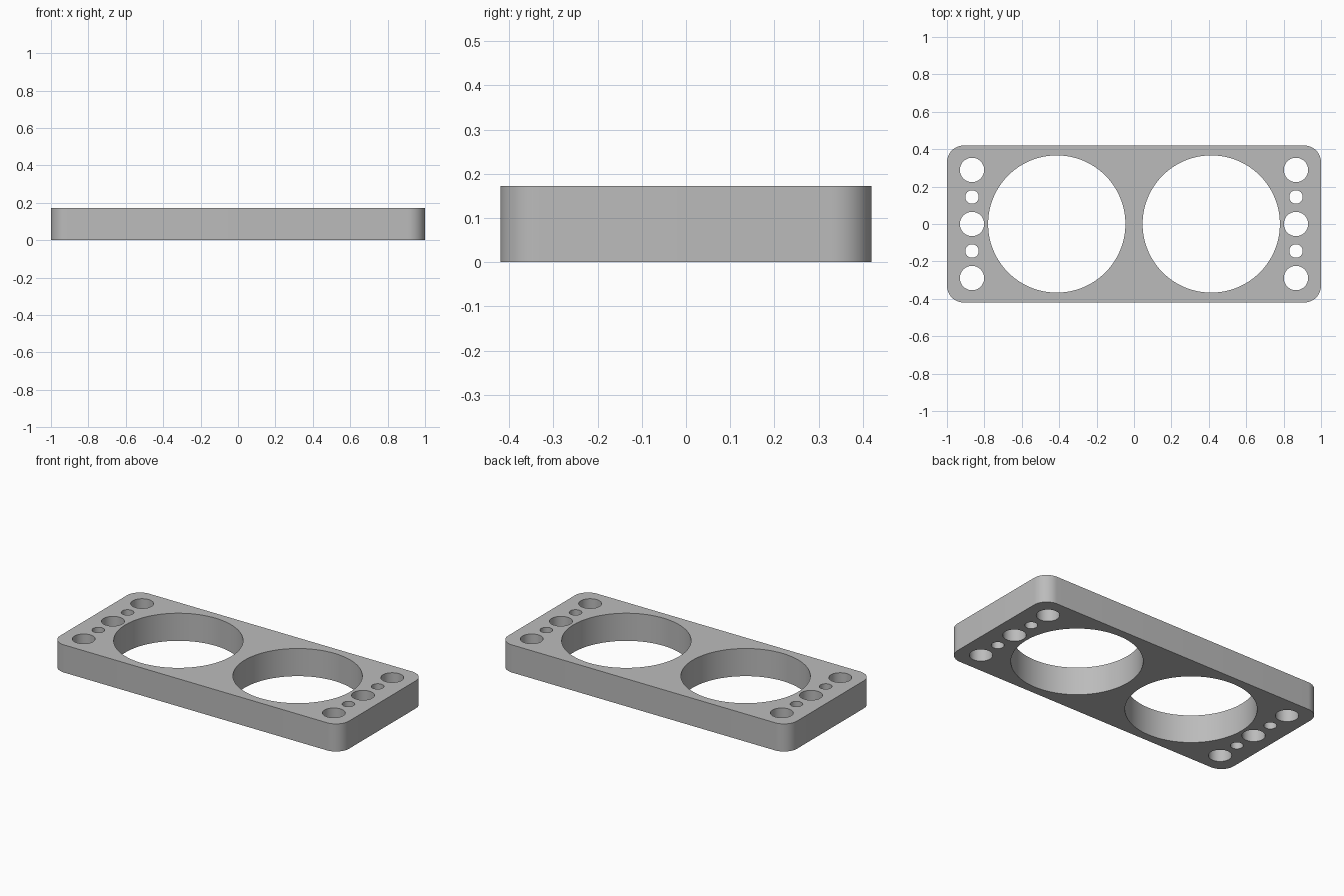
import bpy
import bmesh
from math import cos, sin, pi, radians
from mathutils import Matrix

if "Cube" in bpy.data.objects:
    bpy.data.objects.remove(bpy.data.objects["Cube"], do_unlink=True)

HALF_X, HALF_Y, HEIGHT, CORNER = 1.0, 0.42, 0.173, 0.09


def new_object(name, bm):
    bmesh.ops.recalc_face_normals(bm, faces=bm.faces)
    mesh = bpy.data.meshes.new(name)
    bm.to_mesh(mesh)
    bm.free()
    obj = bpy.data.objects.new(name, mesh)
    bpy.context.collection.objects.link(obj)
    return obj


# Plain grey material
grey = bpy.data.materials.new("mid_grey")
grey.use_nodes = True
colour = (0.5, 0.5, 0.5, 1)
grey.diffuse_color = colour
grey.node_tree.nodes["Principled BSDF"].inputs["Base Color"].default_value = colour

# Plate: rounded rectangle outline, extruded upward
bm = bmesh.new()
steps = 12
outline = []
for i, (sx, sy) in enumerate([(1, 1), (-1, 1), (-1, -1), (1, -1)]):
    for k in range(steps + 1):
        a = (i + k / steps) * pi / 2
        outline.append(bm.verts.new((sx * (HALF_X - CORNER) + CORNER * cos(a),
                                     sy * (HALF_Y - CORNER) + CORNER * sin(a), 0)))
base = bm.faces.new(outline)
top = bmesh.ops.extrude_face_region(bm, geom=[base], use_keep_orig=True)["geom"]
bmesh.ops.translate(bm, vec=(0, 0, HEIGHT),
                    verts=[v for v in top if isinstance(v, bmesh.types.BMVert)])
plate = new_object("plate", bm)
plate.data.materials.append(grey)

# Hole cutters: one large opening and a column of five holes at each end
bm = bmesh.new()


def cutter(x, y, radius, sides):
    bmesh.ops.create_cone(bm, cap_ends=True, segments=sides, radius1=radius,
                          radius2=radius, depth=HEIGHT * 3,
                          matrix=Matrix.Translation((x, y, HEIGHT / 2)))


for side in (-1, 1):
    cutter(side * 0.413, 0, 0.367, 96)
    for n in range(-2, 3):
        cutter(side * 0.866, n * 0.1445, 0.036 if n % 2 else 0.065, 48)
holes = new_object("hole_cutters", bm)
holes.hide_render = True

cut = plate.modifiers.new("holes", "BOOLEAN")
cut.operation = "DIFFERENCE"
cut.solver = "EXACT"
cut.object = holes

bpy.ops.object.select_all(action="DESELECT")
plate.select_set(True)
bpy.context.view_layer.objects.active = plate
bpy.ops.object.modifier_apply(modifier=cut.name)
bpy.data.objects.remove(holes, do_unlink=True)

# Smooth curved walls, crisp rims
bpy.ops.object.shade_smooth_by_angle(angle=radians(30))
